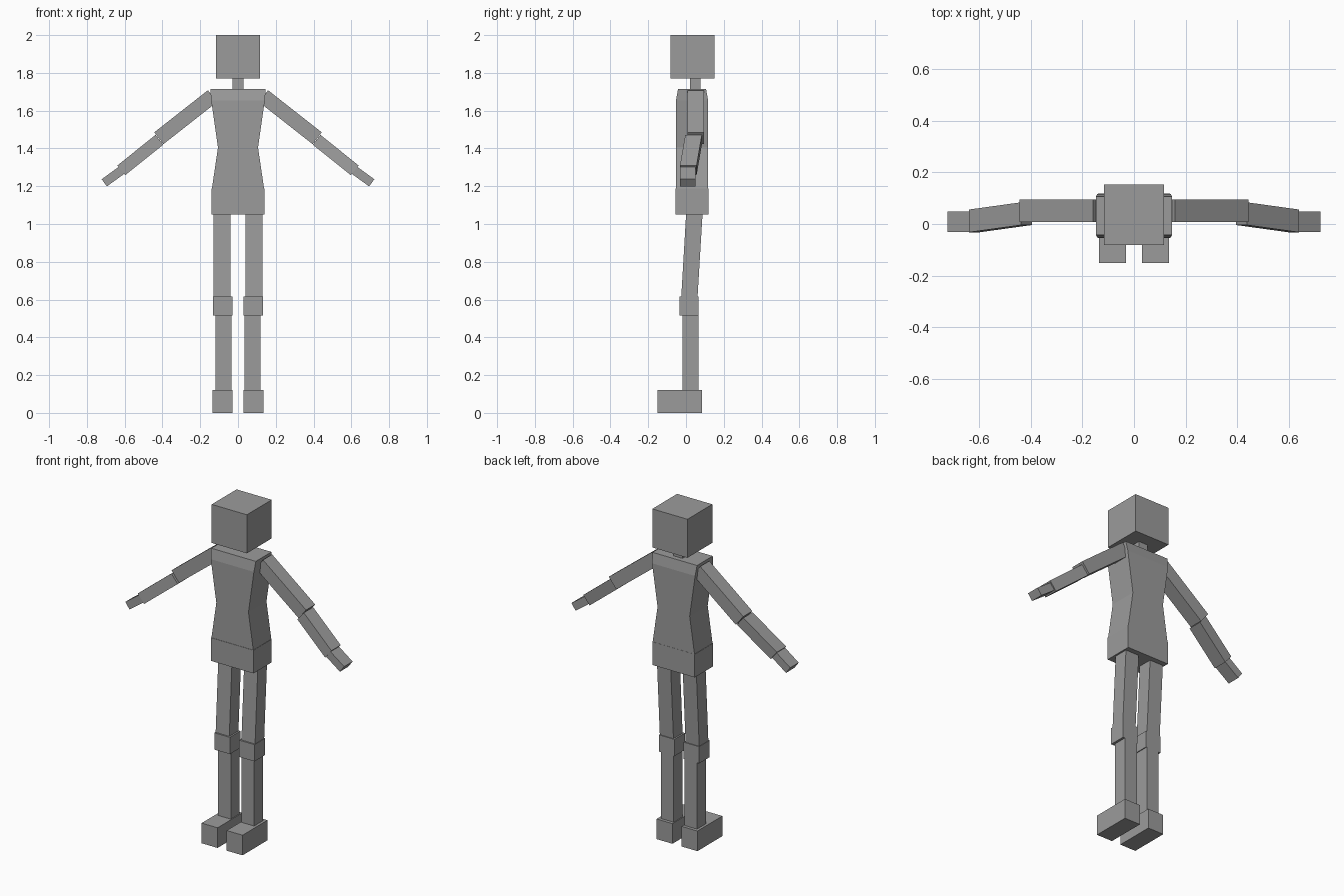
import bpy
from mathutils import Vector

cube = bpy.data.objects.get("Cube")
if cube:
    bpy.data.objects.remove(cube, do_unlink=True)

grey = bpy.data.materials.new("mid grey")
grey.use_nodes = True
COLOUR = (0.33, 0.33, 0.33, 1)
grey.diffuse_color = COLOUR
grey.node_tree.nodes["Principled BSDF"].inputs["Base Color"].default_value = COLOUR


def loft(name, rings, mirror=False):
    """Skin a stack of four-sided rings, capping both ends."""
    verts = [v for ring in rings for v in ring]
    n = len(rings)
    faces = [(3, 2, 1, 0), tuple(range(4 * n - 4, 4 * n))]
    for r in range(0, 4 * (n - 1), 4):
        for i in range(4):
            j = (i + 1) % 4
            faces.append((r + i, r + j, r + j + 4, r + i + 4))
    mesh = bpy.data.meshes.new(name)
    mesh.from_pydata(verts, [], faces)
    mesh.materials.append(grey)
    obj = bpy.data.objects.new(name, mesh)
    bpy.context.collection.objects.link(obj)
    if mirror:
        obj.modifiers.new("Mirror", "MIRROR").use_mirror_merge = False
    return obj


def level(z, x0, x1, y0, y1):
    """Horizontal rectangle at height z."""
    return [(x0, y0, z), (x1, y0, z), (x1, y1, z), (x0, y1, z)]


def box(name, x0, x1, y0, y1, z0, z1, mirror=False):
    return loft(name, [level(z0, x0, x1, y0, y1), level(z1, x0, x1, y0, y1)], mirror)


def beam(name, start, end, width, depth):
    """Arm segment between two centres, with its depth along y."""
    a, b = Vector(start), Vector(end)
    across = (b - a).cross(Vector((0, 1, 0))).normalized() * width / 2
    side = Vector((0, depth / 2, 0))
    rings = [[c - across - side, c - across + side, c + across + side, c + across - side]
             for c in (a, b)]
    return loft(name, rings, True)


# Head, neck and trunk
box("head", -0.116, 0.116, -0.082, 0.152, 1.77, 2.0)
box("neck", -0.03, 0.03, 0.02, 0.077, 1.70, 1.78)
loft("torso", [level(1.188, -0.138, 0.138, -0.053, 0.117),
               level(1.405, -0.106, 0.106, -0.053, 0.117),
               level(1.655, -0.142, 0.142, -0.053, 0.117),
               level(1.715, -0.147, 0.147, -0.042, 0.106)])
box("hips", -0.14, 0.14, -0.055, 0.118, 1.05, 1.188)

# Legs
loft("thigh", [level(0.53, 0.04, 0.130, -0.030, 0.056),
               level(1.06, 0.04, 0.130, 0.001, 0.088)], True)
box("knee", 0.030, 0.1325, -0.034, 0.066, 0.515, 0.615, True)
box("shin", 0.035, 0.119, -0.018, 0.066, 0.11, 0.53, True)
box("foot", 0.030, 0.135, -0.15, 0.085, 0.0, 0.12, True)

# Arms
beam("upper_arm", (0.135, 0.051, 1.677), (0.419, 0.051, 1.454), 0.079, 0.086)
beam("forearm", (0.416, 0.040, 1.446), (0.618, 0.012, 1.284), 0.066, 0.088)
beam("hand", (0.61, 0.009, 1.289), (0.708, 0.009, 1.218), 0.047, 0.08)
